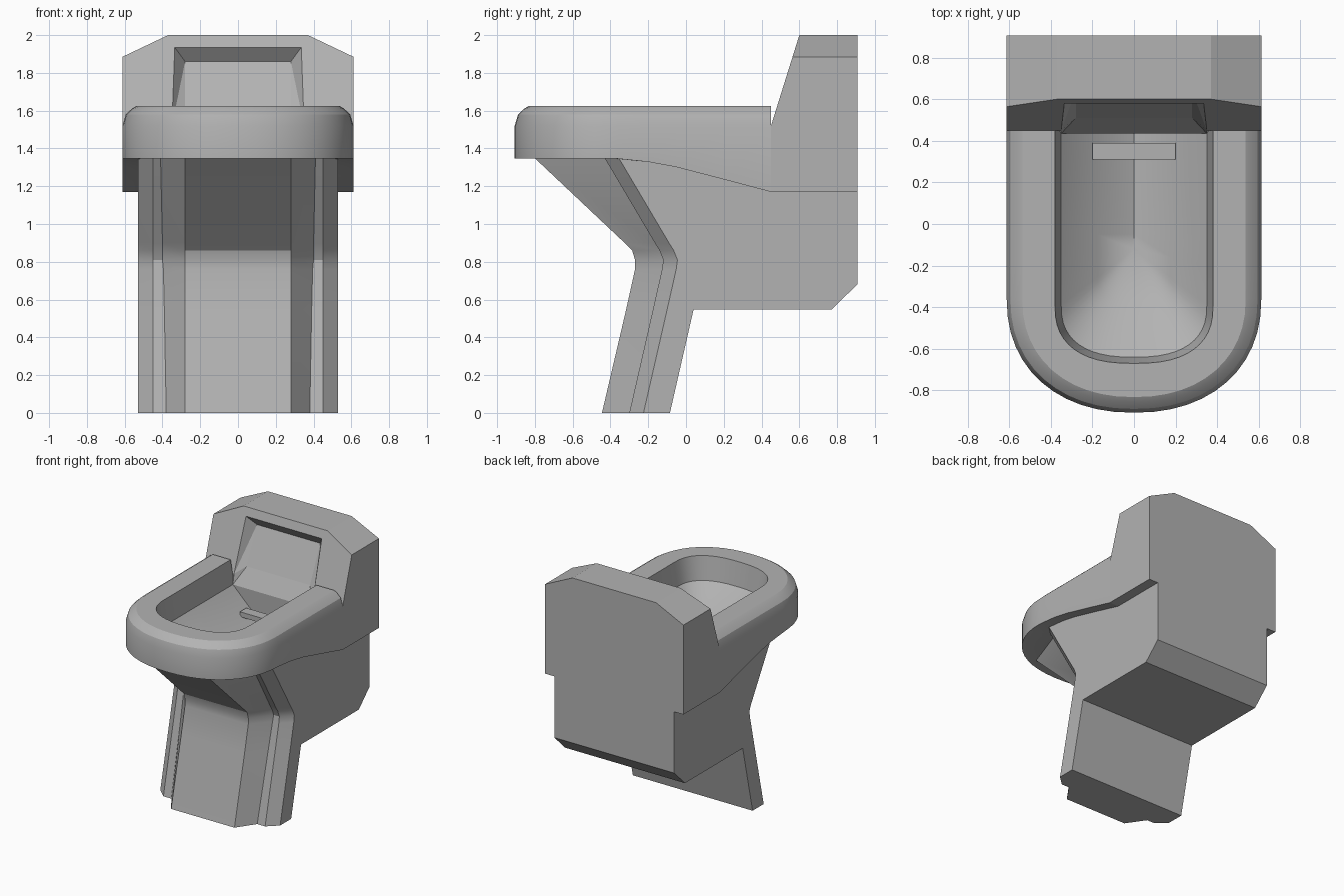
import bpy, bmesh, math

if "Cube" in bpy.data.objects:
    bpy.data.objects.remove(bpy.data.objects["Cube"])

ceramic = bpy.data.materials.new("mid_grey")
ceramic.diffuse_color = (0.45, 0.45, 0.45, 1)
ceramic.use_nodes = True
ceramic.node_tree.nodes["Principled BSDF"].inputs["Base Color"].default_value = ceramic.diffuse_color


def make(name, verts, faces, angle):
    bm = bmesh.new()
    vs = [bm.verts.new(v) for v in verts]
    for f in faces:
        bm.faces.new([vs[i] for i in f])
    bmesh.ops.remove_doubles(bm, verts=bm.verts, dist=1e-4)
    bmesh.ops.recalc_face_normals(bm, faces=bm.faces)
    me = bpy.data.meshes.new(name)
    bm.to_mesh(me)
    bm.free()
    me.materials.append(ceramic)
    ob = bpy.data.objects.new(name, me)
    bpy.context.collection.objects.link(ob)
    if angle:
        bpy.ops.object.select_all(action='DESELECT')
        ob.select_set(True)
        bpy.context.view_layer.objects.active = ob
        bpy.ops.object.shade_smooth_by_angle(angle=math.radians(angle))
    return ob


# Bowl: closed cross-section swept round a U-shaped outline
N = 24
STRAIGHT = [0.45, 0.2, -0.05, -0.2]


def outline(half, front, centre, power):
    side = [(half, y) for y in STRAIGHT]
    arc = []
    for i in range(N + 1):
        a = math.pi * i / N
        c, s = math.cos(a), math.sin(a)
        arc.append((half * math.copysign(abs(c) ** (2 / power), c),
                    centre - (centre - front) * abs(s) ** (2 / power)))
    return side + arc + [(-x, y) for x, y in reversed(side)]


def under(y):
    t = min(1, max(0, (0.45 - y) / 0.9))
    return 1.17 + 0.178 * math.sin(t * math.pi / 2) ** 1.15


def ring(half, front, z, centre=-0.36, power=2.2):
    return [(x, y, under(y) if z is None else z)
            for x, y in outline(half, front, centre, power)]


inner = ring(0.35, -0.64, 1.44, -0.39, 2.5)
valley, mid = [], []
for x, y, z in inner:
    vy = max(-0.12, y)
    vz = 1.2 - 0.03 * (vy + 0.12) / 0.57
    valley.append((0, vy, vz))
    mid.append((x / 2, (y + vy) / 2, z + (vz - z) * 0.68))
rings = [valley, mid, inner, ring(0.38, -0.67, 1.625, -0.39, 2.5)]
for inset, z in [(0.075, 1.625), (0.05, 1.61), (0.018, 1.58), (0, 1.52), (0, None)]:
    rings.append(ring(0.612 - inset, -0.907 + inset, z))
rings.append(ring(0.35, -0.64, None, -0.39, 2.5))
n, k = len(inner), len(rings)
faces = [(r * n + i, r * n + i + 1, (r + 1) % k * n + i + 1, (r + 1) % k * n + i)
         for r in range(k) for i in range(n - 1)]
faces += [[r * n for r in range(k)], [r * n + n - 1 for r in range(k)]]
make("bowl", [v for r in rings for v in r], faces, 30)


# Backrest: chamfered block with a sloping front and a recess
def slope(z):
    return 0.45 + 0.15 * (z - 1.52) / 0.48


half = [(0.612, 0.907, 1.17), (0.612, 0.907, 1.885), (0.37, 0.907, 2.0),    # 0-2 back
        (0.612, 0.45, 1.17), (0.612, 0.45, 1.52),                           # 3-4 lower front
        (0.612, slope(1.885), 1.885), (0.37, slope(2), 2.0),                # 5-6 upper front
        (0.35, 0.45, 1.52), (0.335, slope(1.935), 1.935),                   # 7-8 recess edge
        (0.28, 0.64, 1.86), (0.28, 0.51, 1.575), (0.35, 0.435, 1.44)]       # 9-11 recess
M = len(half)
one_side = [(0, 1, 5, 4, 3), (1, 2, 6, 5), (4, 5, 6, 8, 7), (7, 8, 9), (7, 9, 10), (7, 10, 11)]
faces = one_side + [[i + M for i in f] for f in one_side]
for a, b in [(2, 6), (6, 8), (8, 9), (9, 10), (10, 11), (0, 3)]:
    faces.append((a, b, b + M, a + M))
faces.append((0, 1, 2, 2 + M, 1 + M, M))
faces.append((3, 4, 7, 11, 11 + M, 7 + M, 4 + M, 3 + M))
make("backrest", half + [(-x, y, z) for x, y, z in half], faces, 0)

# Pedestal: stepped front lofted through levels (z, panel y, rib y, rib x)
levels = [(0, -0.445, -0.30, 0.38), (0.547, -0.317, -0.175, 0.39),
          (0.76, -0.27, -0.127, 0.395), (0.81, -0.27, -0.12, 0.40),
          (0.86, -0.285, -0.14, 0.40), (0.90, -0.325, -0.165, 0.40),
          (1.348, -0.80, -0.43, 0.41)]
verts = []
for z, f0, f1, x1 in levels:
    b = -0.085 if z == 0 else 0.04
    h = [(0.53, b, z), (0.53, f1 + 0.075, z), (0.45, f1, z), (x1, f1, z), (0.28, f0, z)]
    verts += h + [(-x, y, z) for x, y, z in reversed(h)]
faces = [(r * 10 + i, r * 10 + i + 1, r * 10 + i + 11, r * 10 + i + 10)
         for r in range(len(levels) - 1) for i in range(9)]
faces += [list(range(10)), (0, 9, 19, 10)]
# rear housing under the backrest
base = len(verts)
prof = [(0.04, 0.547), (0.77, 0.547), (0.907, 0.68), (0.907, 1.17), (0.45, 1.19), (0.04, 1.348)]
for s in (1, -1):
    verts += [(s * 0.53, y, z) for y, z in prof]
faces += [[base + i for i in range(6)], [base + 6 + i for i in range(6)]]
faces += [(base + i, base + i + 1, base + i + 7, base + i + 6) for i in range(3)]
make("pedestal", verts, faces, 28)

# Drain bar across the bowl valley
box = [(x, y, z) for z in (1.27, 1.31) for x, y in
       [(-0.2, 0.31), (0.2, 0.31), (0.2, 0.39), (-0.2, 0.39)]]
make("drain_bar", box, [(0, 1, 2, 3), (4, 5, 6, 7), (0, 1, 5, 4),
                        (1, 2, 6, 5), (2, 3, 7, 6), (3, 0, 4, 7)], 0)
